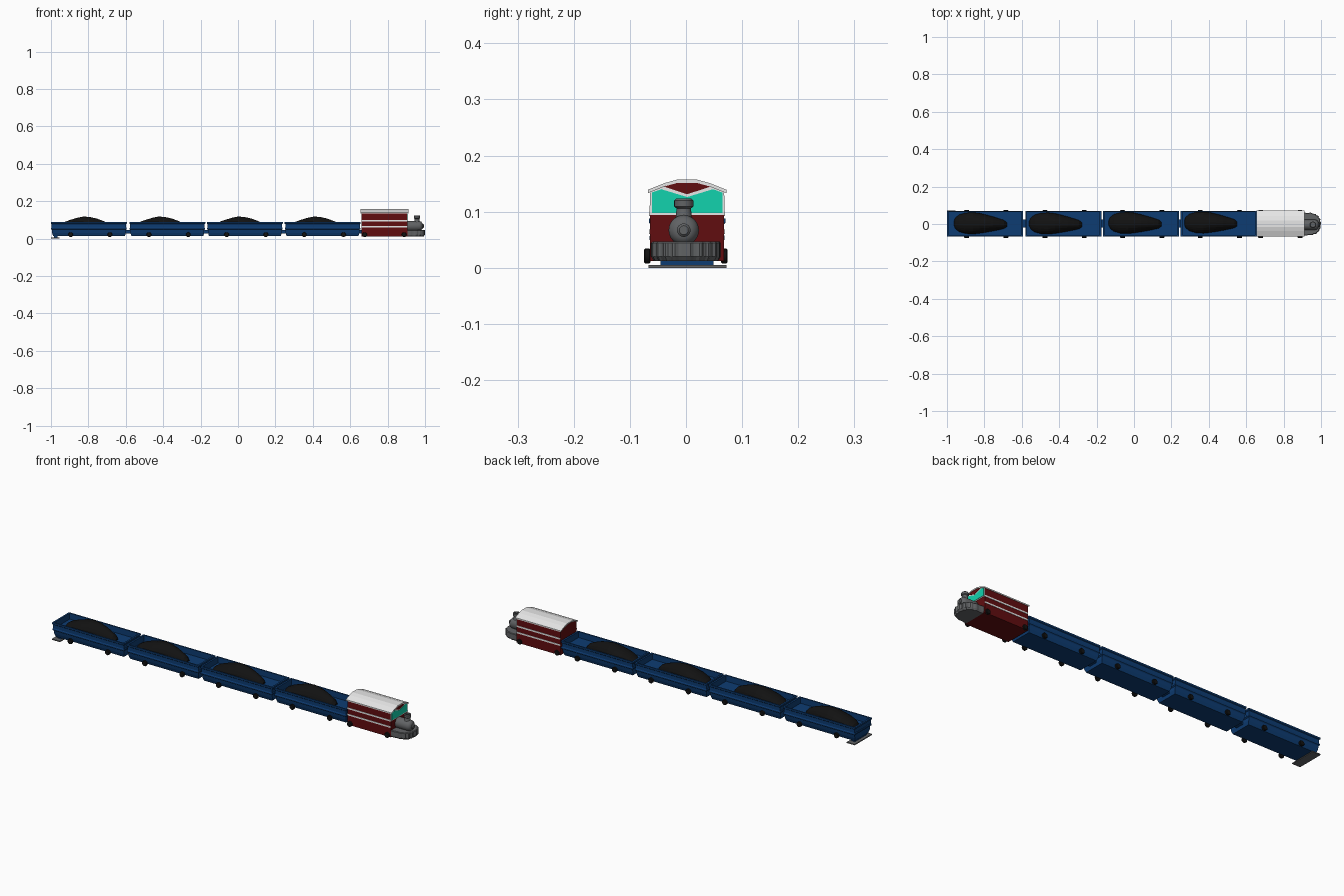
import bpy, bmesh, math
from mathutils import Matrix

cube = bpy.data.objects.get("Cube")
if cube:
    bpy.data.objects.remove(cube, do_unlink=True)

YC = 0.002  # shared centre line of the bodies


def material(name, rgb):
    m = bpy.data.materials.new(name)
    m.use_nodes = True
    m.diffuse_color = (*rgb, 1)
    m.node_tree.nodes["Principled BSDF"].inputs["Base Color"].default_value = (*rgb, 1)
    return m


BLUE = material("wagon blue", (0.004, 0.045, 0.17))
RED = material("dark red", (0.12, 0.004, 0.005))
WHITE = material("off white", (0.8, 0.8, 0.8))
TEAL = material("window teal", (0.006, 0.65, 0.42))
GREY = material("iron grey", (0.12, 0.125, 0.13))
BLACK = material("coal black", (0.006, 0.006, 0.006))


def finish(name, bm, mat, smooth=False):
    bmesh.ops.recalc_face_normals(bm, faces=bm.faces)
    me = bpy.data.meshes.new(name)
    bm.to_mesh(me)
    bm.free()
    me.materials.append(mat)
    ob = bpy.data.objects.new(name, me)
    bpy.context.collection.objects.link(ob)
    if smooth:
        bpy.ops.object.select_all(action='DESELECT')
        ob.select_set(True)
        bpy.context.view_layer.objects.active = ob
        bpy.ops.object.shade_smooth_by_angle(angle=math.radians(35))
    return ob


def loft(name, rings, mat, smooth=False):
    """Skin a list of equal-length closed rings and cap both ends."""
    bm = bmesh.new()
    rows = [[bm.verts.new(p) for p in ring] for ring in rings]
    n = len(rows[0])
    for a, b in zip(rows, rows[1:]):
        for i in range(n):
            j = (i + 1) % n
            bm.faces.new((a[i], a[j], b[j], b[i]))
    bm.faces.new(rows[0])
    bm.faces.new(rows[-1])
    return finish(name, bm, mat, smooth)


def box(name, x0, x1, y0, y1, z0, z1, mat):
    ring = lambda z: [(x0, y0, z), (x1, y0, z), (x1, y1, z), (x0, y1, z)]
    return loft(name, [ring(z0), ring(z1)], mat)


def prism_x(name, profile, x0, x1, mat):
    """Extrude a (y, z) profile along x."""
    return loft(name, [[(x, y + YC, z) for y, z in profile] for x in (x0, x1)], mat)


def lathe(name, centre, axis, profile, mat, sides=24):
    """Turn (distance along axis, radius) points around x, y or z."""
    turn = {"x": Matrix.Rotation(math.pi / 2, 3, 'Y'),
            "y": Matrix.Rotation(-math.pi / 2, 3, 'X'),
            "z": Matrix.Identity(3)}[axis]
    rings = []
    for d, r in profile:
        ring = []
        for i in range(sides):
            a = 2 * math.pi * i / sides
            p = turn @ Matrix.Translation((0, 0, d)).translation if r == 0 else \
                turn @ Matrix.Translation((r * math.cos(a), r * math.sin(a), d)).translation
            ring.append((p.x + centre[0], p.y + centre[1], p.z + centre[2]))
        rings.append(ring)
    return loft(name, rings, mat, True)


def wheels(prefix, xs):
    for i, x in enumerate(xs):
        for side, y in (("right", -0.069), ("left", 0.068)):
            lathe(f"{prefix}_{side}_wheel_{i + 1}", (x, y, 0.021), "y",
                  [(-0.006, 0.011), (-0.004, 0.013), (0.004, 0.013), (0.006, 0.011)], BLACK, 16)


# Open wagons: tapered lower tub, step, upright rim and a sunken floor
def wagon(index, cx):
    shape = [(0.192, 0.054, 0.013), (0.197, 0.060, 0.030), (0.197, 0.063, 0.046),
             (0.202, 0.067, 0.050), (0.202, 0.067, 0.056), (0.199, 0.065, 0.059),
             (0.199, 0.065, 0.077), (0.203, 0.068, 0.080), (0.203, 0.068, 0.088),
             (0.194, 0.061, 0.088), (0.194, 0.061, 0.058)]
    rings = [[(cx + sx * hx, YC + sy * hy, z)
              for sx, sy in ((-1, -1), (1, -1), (1, 1), (-1, 1))] for hx, hy, z in shape]
    loft(f"wagon_{index}_body", rings, BLUE)
    wheels(f"wagon_{index}", (cx - 0.098, cx + 0.112))


# Coal heap: teardrop of half-oval sections, blunt at the rear, thin at the front
def coal(index, cx, cy):
    stations = [(-0.143, 0.012, 0.062), (-0.135, 0.030, 0.074), (-0.115, 0.046, 0.086),
                (-0.08, 0.056, 0.099), (-0.04, 0.058, 0.111), (-0.005, 0.054, 0.118),
                (0.03, 0.047, 0.115), (0.065, 0.039, 0.107), (0.10, 0.030, 0.094),
                (0.125, 0.023, 0.082), (0.14, 0.012, 0.064)]
    rings = []
    for x, w, top in stations:
        arc = [math.pi * k / 12 for k in range(13)]
        drift = -0.05 * max(0, x)
        rings.append([(cx + x, cy + drift + w * math.cos(a),
                       0.056 + (top - 0.056) * math.sin(a)) for a in arc])
    loft(f"coal_heap_{index}", rings, BLACK)


wagon_x = (-0.797, -0.378, 0.037, 0.452)
heap_shift = ((-0.023, 0.004), (-0.04, 0.003), (-0.03, 0.006), (-0.04, 0.008))
for i, (cx, (dx, dy)) in enumerate(zip(wagon_x, heap_shift), 1):
    wagon(i, cx)
    coal(i, cx + dx, dy)
    # Coupling towards the next vehicle
    box(f"coupling_{i}", cx + 0.19, cx + 0.222, -0.02, 0.024, 0.028, 0.045, BLUE)

# Rear step plate below the last wagon
box("rear_step", -1.0, -0.955, -0.067, 0.072, 0.0, 0.005, GREY)
box("rear_step_bracket", -0.985, -0.965, -0.045, 0.049, 0.005, 0.016, BLUE)

# Engine cabin with an arched top
half_arch = [(0.066, 0.136), (0.038, 0.1475), (0.018, 0.153)]
arch = half_arch + [(-y, z) for y, z in reversed(half_arch)]
prism_x("cabin", [(-0.066, 0.012), (0.066, 0.012)] + arch, 0.66, 0.905, RED)
wheels("engine", (0.677, 0.888))

# Roof shell
half_roof = [(0.07, 0.139), (0.04, 0.151), (0.018, 0.157)]
outer = half_roof + [(-y, z) for y, z in reversed(half_roof)]
inner = [(y, z - 0.006) for y, z in reversed(outer)]
prism_x("roof", outer + inner, 0.654, 0.911, WHITE)

# Side stripes
for label, z0, z1 in (("upper", 0.092, 0.1), ("lower", 0.06, 0.068)):
    for side, y in (("right", -1), ("left", 1)):
        a, b = sorted((YC + y * 0.065, YC + y * 0.0675))
        box(f"{side}_{label}_stripe", 0.66, 0.905, a, b, z0, z1, WHITE)

# Front window: white frame, teal pane and a red peak hanging in a V
prism_x("window_frame", [(-0.067, 0.094), (0.067, 0.094)] + arch, 0.904, 0.907, WHITE)
prism_x("window_pane", [(-0.063, 0.098), (0.063, 0.098), (0.063, 0.134), (0.046, 0.140),
                        (0, 0.126), (-0.046, 0.140), (-0.063, 0.134)], 0.906, 0.9085, TEAL)
prism_x("front_peak", [(0, 0.131), (0.041, 0.1445), (0.018, 0.152),
                       (-0.018, 0.152), (-0.041, 0.1445)], 0.906, 0.909, RED)

# Ribbed front apron, rounded in plan and drawn in at the foot
def apron_ring(scale, z):
    ring = []
    for i in range(41):
        a = math.pi * (i / 40 - 0.5)
        rib = 1.0 if i % 4 < 2 else 0.965
        c, s = math.cos(a), math.sin(a)
        x = 0.9 + 0.1 * rib * scale * max(c, 0) ** 0.6
        ring.append((x, 0.062 * rib * scale * math.copysign(abs(s) ** 0.8, s), z))
    return ring


loft("front_apron", [apron_ring(s, z) for s, z in
                     ((0.93, 0.012), (1.0, 0.02), (1.0, 0.044), (0.96, 0.047))], GREY)

# Boiler with domed front and centre cap
lathe("boiler", (0.9, -0.004, 0.067), "x",
      [(0, 0.027), (0.07, 0.027), (0.08, 0.023), (0.086, 0.014)], GREY)
lathe("boiler_cap", (0.98, -0.004, 0.067), "x",
      [(0, 0.012), (0.01, 0.012), (0.014, 0.008)], GREY)

# Chimney with flared collar and recessed mouth
lathe("chimney", (0.957, -0.004, 0.085), "z",
      [(0, 0.018), (0.006, 0.014), (0.021, 0.013), (0.024, 0.017), (0.035, 0.017),
       (0.038, 0.014), (0.038, 0.009), (0.03, 0.009)], GREY)
